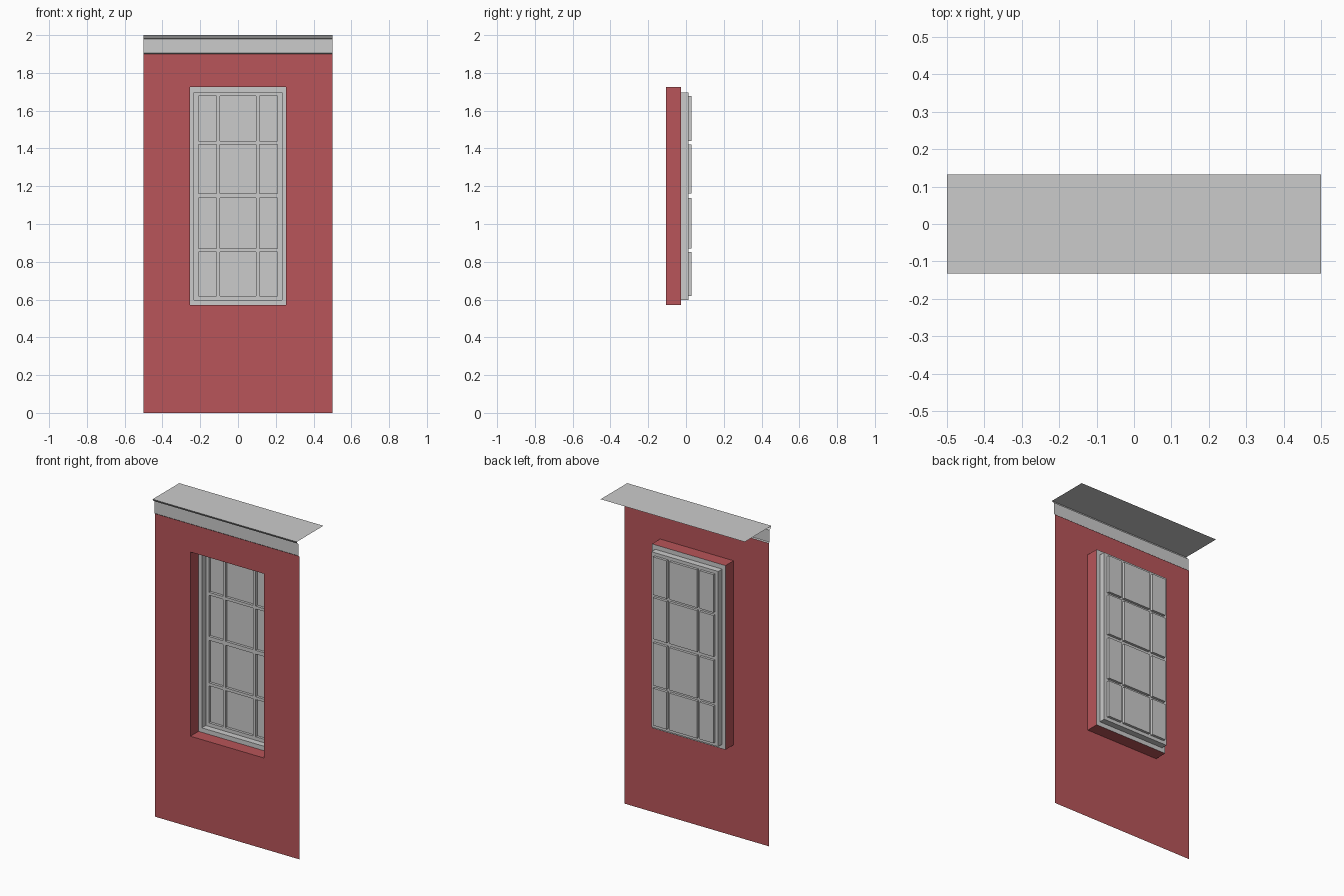
import bpy

if "Cube" in bpy.data.objects:
    bpy.data.objects.remove(bpy.data.objects["Cube"])

red = bpy.data.materials.new("red_wall")
red.diffuse_color = (0.48, 0.09, 0.10, 1)
red.use_nodes = True
red.node_tree.nodes["Principled BSDF"].inputs["Base Color"].default_value = red.diffuse_color


def make(name, verts, faces, mat=None):
    me = bpy.data.meshes.new(name)
    me.from_pydata(verts, [], faces)
    ob = bpy.data.objects.new(name, me)
    bpy.context.collection.objects.link(ob)
    if mat:
        me.materials.append(mat)
    return ob


def rect_loft(name, rects, mat=None):
    """Loft through rectangles given as (x0, x1, z0, z1, y), front faces towards -y."""
    v, f = [], []
    for x0, x1, z0, z1, y in rects:
        v += [(x0, y, z0), (x1, y, z0), (x1, y, z1), (x0, y, z1)]
    for k in range(len(rects) - 1):
        a, b = 4 * k, 4 * k + 4
        for i in range(4):
            j = (i + 1) % 4
            f.append((a + i, a + j, b + j, b + i))
    return make(name, v, f, mat)


WALL, FRAME, SASH, GLASS = -0.107, -0.027, 0.012, 0.028
opening = (-0.255, 0.255, 0.57, 1.725)
inner = (-0.232, 0.232, 0.598, 1.697)
light = (-0.21, 0.21, 0.62, 1.677)

# wall sheet with opening and reveal
rect_loft("wall", [(-0.5, 0.5, 0, 1.9, WALL), (*opening, WALL), (*opening, FRAME)], red)

# stepped window frame
rect_loft("window_frame", [(*opening, FRAME), (*inner, FRAME), (*inner, SASH), (*light, SASH)])

# sash bars and recessed panes
xs = [light[0], -0.114, -0.096, 0.096, 0.114, light[1]]
zs = [light[2], 0.853, 0.871, 1.138, 1.162, 1.421, 1.439, light[3]]
v, f = [], []


def add_quad(*pts):
    f.append(tuple(range(len(v), len(v) + 4)))
    v.extend(pts)


for i in range(len(xs) - 1):
    for j in range(len(zs) - 1):
        c = [(xs[i], zs[j]), (xs[i + 1], zs[j]), (xs[i + 1], zs[j + 1]), (xs[i], zs[j + 1])]
        pane = i % 2 == 0 and j % 2 == 0
        y = GLASS if pane else SASH
        add_quad(*[(x, y, z) for x, z in c])
        if pane:
            for k in range(4):
                (xa, za), (xb, zb) = c[k], c[(k + 1) % 4]
                add_quad((xa, SASH, za), (xb, SASH, zb), (xb, GLASS, zb), (xa, GLASS, za))
make("sash_and_panes", v, f)

# cornice profile and flat top, swept along x
profile = [(WALL, 1.9), (-0.113, 1.905), (-0.113, 1.98), (-0.122, 1.985), (-0.132, 2.0), (0.132, 2.0)]
v = [(x, y, z) for y, z in profile for x in (-0.5, 0.5)]
f = [(2 * k, 2 * k + 1, 2 * k + 3, 2 * k + 2) for k in range(len(profile) - 1)]
make("cornice", v, f)
